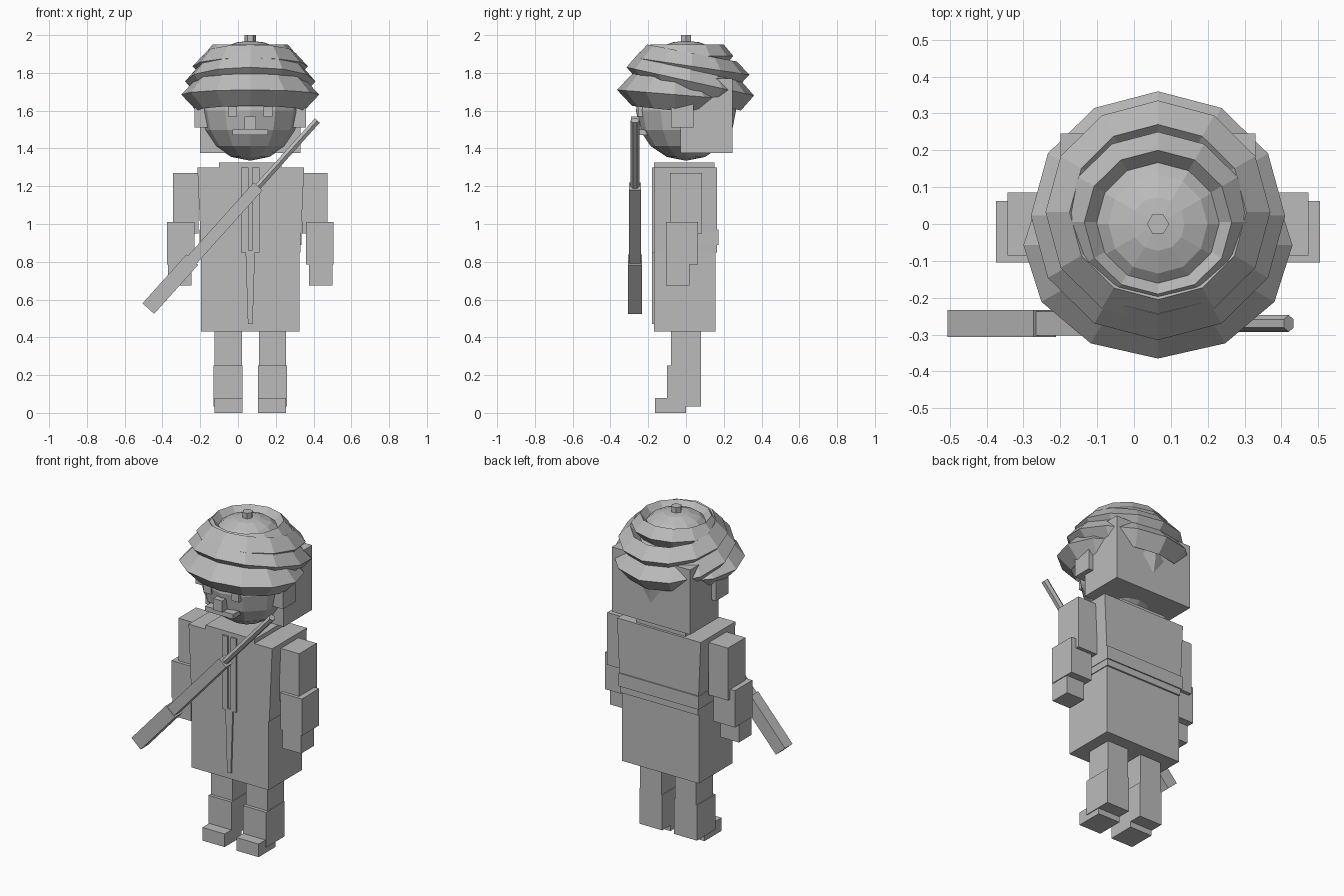
import bpy, bmesh, math
from mathutils import Vector, Matrix

old = bpy.data.objects.get("Cube")
if old:
    bpy.data.objects.remove(old, do_unlink=True)

CX = 0.065  # the figure's own centre line

grey = bpy.data.materials.new("plain_grey")
grey.use_nodes = True
grey.diffuse_color = (0.5, 0.5, 0.5, 1)
grey.node_tree.nodes["Principled BSDF"].inputs["Base Color"].default_value = (0.5, 0.5, 0.5, 1)


def finish(name, bm):
    bmesh.ops.recalc_face_normals(bm, faces=bm.faces[:])
    mesh = bpy.data.meshes.new(name)
    bm.to_mesh(mesh)
    bm.free()
    mesh.materials.append(grey)
    obj = bpy.data.objects.new(name, mesh)
    bpy.context.collection.objects.link(obj)
    return obj


def box(name, x, y, z, taper=1.0):
    """Box from ranges; taper scales the lower end in x."""
    bm = bmesh.new()
    bmesh.ops.create_cube(bm, size=1)
    for v in bm.verts:
        k = taper if v.co.z < 0 else 1
        v.co = Vector(((x[0] + x[1]) / 2 + v.co.x * (x[1] - x[0]) * k,
                       (y[0] + y[1]) / 2 + v.co.y * (y[1] - y[0]),
                       (z[0] + z[1]) / 2 + v.co.z * (z[1] - z[0])))
    return finish(name, bm)


def pair(name, x, y, z):
    """Two boxes mirrored about the figure's centre line; x is measured from it."""
    box("left_" + name, (CX + x[0], CX + x[1]), y, z)
    box("right_" + name, (CX - x[1], CX - x[0]), y, z)


def ring(name, rx, front, back, z_front, z_back, depth, half):
    """Tilted twelve-sided wrap with a diamond cross-section."""
    bm = bmesh.new()
    cy, ry = (front + back) / 2, (back - front) / 2
    section = [(0, 0), (-depth, half), (-2 * depth, 0), (-depth, -half)]
    loops = []
    for i in range(12):
        a = math.tau * i / 12
        t = (1 + math.sin(a)) / 2
        z = z_front + (z_back - z_front) * t
        loops.append([bm.verts.new((CX + (rx + d) * math.cos(a),
                                    cy + (ry + d) * math.sin(a), z + h))
                      for d, h in section])
    for i in range(12):
        p, q = loops[i], loops[(i + 1) % 12]
        for j in range(4):
            k = (j + 1) % 4
            bm.faces.new((p[j], q[j], q[k], p[k]))
    return finish(name, bm)


def dome(name, radius, z, height, rings):
    """Low-poly ellipsoid."""
    bm = bmesh.new()
    bmesh.ops.create_uvsphere(bm, u_segments=12, v_segments=rings, radius=1)
    for v in bm.verts:
        v.co = Vector((CX + v.co.x * radius, v.co.y * radius, z + v.co.z * height))
    return finish(name, bm)


# Legs and feet
pair("thigh", (0.045, 0.19), (-0.08, 0.08), (0.24, 0.45))
pair("boot_leg", (0.04, 0.195), (-0.10, 0.08), (0.035, 0.25))
pair("boot_toe", (0.04, 0.19), (-0.165, 0.0), (0.0, 0.08))

# Coat
box("coat_skirt", (-0.195, 0.325), (-0.17, 0.155), (0.43, 0.86))
box("coat_body", (-0.215, 0.35), (-0.17, 0.165), (0.85, 1.30), 0.93)
box("collar", (-0.10, 0.23), (-0.17, 0.15), (1.28, 1.325))
box("back_belt", (-0.205, 0.335), (0.0, 0.172), (0.89, 0.97))
pair("lapel", (0.01, 0.048), (-0.18, -0.16), (0.85, 1.30))
box("skirt_flap", (0.04, 0.09), (-0.18, -0.16), (0.47, 0.86), 0.5)

# Arms
pair("upper_arm", (0.275, 0.408), (-0.085, 0.085), (0.95, 1.27))
pair("forearm", (0.295, 0.44), (-0.105, 0.063), (0.785, 1.01))
pair("hand", (0.31, 0.435), (-0.105, 0.018), (0.675, 0.80))

# Head
bm = bmesh.new()
bmesh.ops.create_uvsphere(bm, u_segments=12, v_segments=8, radius=0.265,
                          matrix=Matrix.Translation((CX, 0, 1.6)))
for v in bm.verts:
    v.co.z = max(v.co.z, 1.32)
finish("head", bm)
box("back_hair", (-0.2, 0.33), (-0.03, 0.245), (1.375, 1.77))
pair("ear", (0.2, 0.295), (-0.08, 0.04), (1.51, 1.64))
pair("eye", (0.07, 0.118), (-0.255, -0.2), (1.57, 1.63))
box("nose", (0.035, 0.095), (-0.29, -0.2), (1.50, 1.57))
box("moustache", (-0.03, 0.16), (-0.275, -0.2), (1.47, 1.50))

# Turban wraps, lowest first, with the crown and knob on top
ring("lower_wrap", 0.365, -0.365, 0.25, 1.71, 1.66, 0.08, 0.085)
ring("second_wrap", 0.345, -0.315, 0.36, 1.83, 1.68, 0.07, 0.08)
ring("third_wrap", 0.305, -0.27, 0.335, 1.88, 1.79, 0.065, 0.07)
ring("top_wrap", 0.25, -0.24, 0.25, 1.89, 1.89, 0.05, 0.06)
dome("turban_core", 0.27, 1.70, 0.19, 8)
dome("crown", 0.19, 1.86, 0.11, 8)
bm = bmesh.new()
bmesh.ops.create_cone(bm, cap_ends=True, segments=6, radius1=0.03, radius2=0.03, depth=0.06,
                      matrix=Matrix.Translation((CX, 0, 1.97)) @ Matrix.Rotation(math.pi / 6, 4, 'Z'))
finish("knob", bm)

# Rifle slung across the chest, built along its own axis
butt, muzzle = Vector((-0.475, -0.27, 0.552)), Vector((0.42, -0.27, 1.548))
axis = muzzle - butt
turn = axis.to_track_quat('Z', 'Y').to_matrix().to_4x4()


def rifle_part(name, start, end, wide, deep, sides):
    bm = bmesh.new()
    bmesh.ops.create_cone(bm, cap_ends=True, segments=sides, radius1=0.5, radius2=0.5,
                          depth=axis.length * (end - start))
    if sides == 4:
        bmesh.ops.rotate(bm, verts=bm.verts, matrix=Matrix.Rotation(math.pi / 4, 3, 'Z'))
        bmesh.ops.scale(bm, verts=bm.verts, vec=(math.sqrt(2), math.sqrt(2), 1))
    obj = finish(name, bm)
    side = Vector((axis.z, 0, -axis.x)).normalized()
    frame = Matrix((side, Vector((0, 1, 0)), axis.normalized())).transposed().to_4x4()
    scale = Matrix.Diagonal((wide, deep, 1, 1))
    obj.data.transform(Matrix.Translation(butt + axis * (start + end) / 2) @ frame @ scale)


rifle_part("rifle_stock", 0.0, 0.26, 0.083, 0.072, 4)
rifle_part("rifle_body", 0.25, 0.65, 0.062, 0.066, 4)
rifle_part("rifle_barrel", 0.64, 1.0, 0.04, 0.046, 6)
